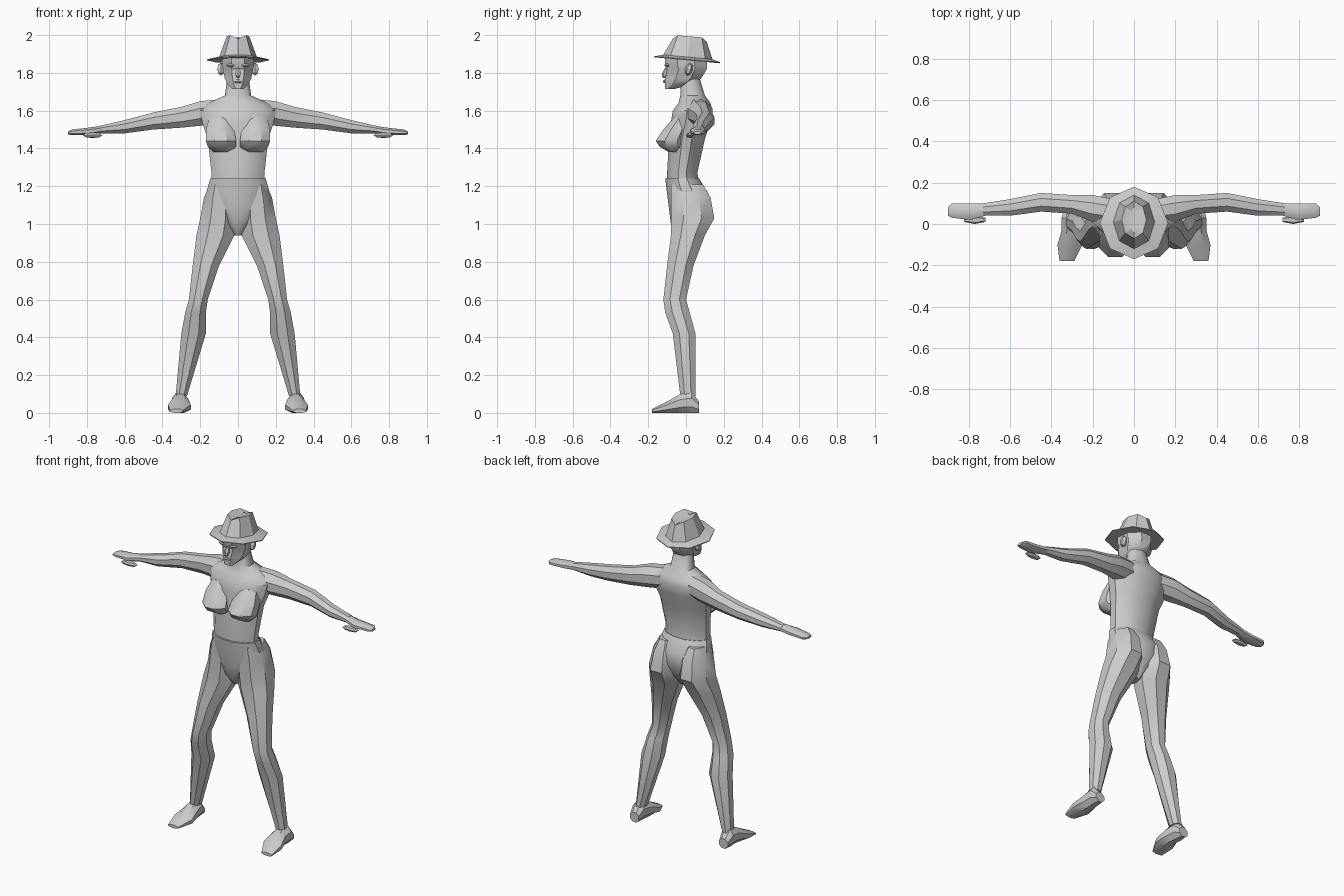
import bpy
import bmesh
import math
from mathutils import Matrix, Vector

if "Cube" in bpy.data.objects:
    bpy.data.objects.remove(bpy.data.objects["Cube"])

grey = bpy.data.materials.new("plain grey")
grey.use_nodes = True
grey.diffuse_color = (0.6, 0.6, 0.6, 1)
principled = grey.node_tree.nodes["Principled BSDF"]
principled.inputs["Base Color"].default_value = grey.diffuse_color


def finish(name, bm, mirror=False, sharp=35):
    """Turn the bmesh into a shaded object, optionally repeated on the other side."""
    bmesh.ops.recalc_face_normals(bm, faces=bm.faces)
    mesh = bpy.data.meshes.new(name)
    bm.to_mesh(mesh)
    bm.free()
    mesh.materials.append(grey)
    obj = bpy.data.objects.new(name, mesh)
    bpy.context.collection.objects.link(obj)
    if mirror:
        modifier = obj.modifiers.new("mirror", "MIRROR")
        modifier.use_mirror_merge = False
    bpy.ops.object.select_all(action="DESELECT")
    obj.select_set(True)
    bpy.context.view_layer.objects.active = obj
    bpy.ops.object.shade_smooth_by_angle(angle=math.radians(sharp))


def oval(low, high, sides, pointed):
    """Polygon filling the box from low to high, flat along one of its axes."""
    middle, half = (low + high) / 2, (high - low) / 2
    flat = min(range(3), key=lambda axis: half[axis])
    across, up = [axis for axis in range(3) if axis != flat]
    grow = 1 if pointed else 1 / math.cos(math.pi / sides)
    for i in range(sides):
        turn = math.tau * (i if pointed else i + 0.5) / sides
        point = middle.copy()
        point[across] += half[across] * grow * math.cos(turn)
        point[up] += half[up] * grow * math.sin(turn)
        yield point


def loft(name, rings, sides=8, mirror=False, pointed=False, shape=None, sharp=35):
    """Skin a row of cross-sections and close both ends."""
    bm = bmesh.new()
    loops = []
    for low, high in rings:
        points = list(oval(low, high, sides, pointed))
        if shape:
            points = [shape(point) for point in points]
        loops.append([bm.verts.new(point) for point in points])
    for lower, upper in zip(loops, loops[1:]):
        for i in range(sides):
            j = (i + 1) % sides
            bm.faces.new((lower[i], lower[j], upper[j], upper[i]))
    bm.faces.new(loops[0])
    bm.faces.new(loops[-1])
    finish(name, bm, mirror, sharp)


def lump(name, centre, size, mirror=False, lean=0):
    """Small faceted ellipsoid, leaning about the side-to-side axis."""
    bm = bmesh.new()
    place = (Matrix.Translation(centre) @ Matrix.Rotation(math.radians(lean), 4, "X")
             @ Matrix.Diagonal(Vector(size).to_4d()))
    bmesh.ops.create_uvsphere(bm, u_segments=6, v_segments=4, radius=1, matrix=place)
    finish(name, bm, mirror, sharp=20)


# Cross-sections: centred body level, one-sided level, arm slice, foot slice
def body(z, wide, front, back):
    return Vector((-wide, front, z)), Vector((wide, back, z))


def level(z, inner, outer, front, back):
    return Vector((inner, front, z)), Vector((outer, back, z))


def arm_slice(x, front, back, low, top):
    return Vector((x, front, low)), Vector((x, back, top))


def foot_slice(y, inner, outer, top):
    return Vector((inner, y, 0)), Vector((outer, y, top))


# Trunk and neck
loft("torso", [
    body(z=1.22, wide=.14, front=-.1, back=.07),
    body(z=1.27, wide=.14, front=-.1, back=.06),
    body(z=1.45, wide=.16, front=-.09, back=.1),
    body(z=1.54, wide=.19, front=-.08, back=.13),
    body(z=1.6, wide=.2, front=-.07, back=.14),
    body(z=1.64, wide=.16, front=-.04, back=.13),
    body(z=1.68, wide=.07, front=-.03, back=.1),
    body(z=1.78, wide=.055, front=-.03, back=.07),
], sides=12)
loft("pelvis", [
    body(z=.94, wide=.02, front=-.04, back=.04),
    body(z=1, wide=.07, front=-.08, back=.09),
    body(z=1.08, wide=.15, front=-.09, back=.12),
    body(z=1.16, wide=.17, front=-.1, back=.12),
    body(z=1.24, wide=.147, front=-.11, back=.07),
], sides=12)

# Chest
loft("breast", [
    level(z=1.38, inner=.04, outer=.13, front=-.09, back=-.04),
    level(z=1.41, inner=.01, outer=.16, front=-.14, back=0),
    level(z=1.44, inner=.01, outer=.17, front=-.16, back=0),
    level(z=1.5, inner=.02, outer=.17, front=-.12, back=.02),
    level(z=1.57, inner=.03, outer=.15, front=-.06, back=.04),
], mirror=True)

# Arms and hands
loft("arm", [
    arm_slice(x=.1, front=0, back=.12, low=1.53, top=1.66),
    arm_slice(x=.2, front=.01, back=.14, low=1.52, top=1.65),
    arm_slice(x=.3, front=.05, back=.14, low=1.51, top=1.62),
    arm_slice(x=.45, front=.06, back=.15, low=1.5, top=1.59),
    arm_slice(x=.6, front=.04, back=.12, low=1.48, top=1.55),
    arm_slice(x=.73, front=.04, back=.1, low=1.48, top=1.52),
], mirror=True)
loft("hand", [
    arm_slice(x=.72, front=.04, back=.1, low=1.48, top=1.52),
    arm_slice(x=.79, front=.02, back=.1, low=1.47, top=1.51),
    arm_slice(x=.88, front=.03, back=.1, low=1.47, top=1.5),
    arm_slice(x=.9, front=.04, back=.08, low=1.475, top=1.49),
], mirror=True)
lump("thumb", centre=(.77, .02, 1.47), size=(.06, .02, .015), mirror=True)

# Legs and feet
loft("leg", [
    level(z=.09, inner=.27, outer=.33, front=-.03, back=.05),
    level(z=.42, inner=.17, outer=.3, front=-.07, back=.05),
    level(z=.53, inner=.17, outer=.28, front=-.11, back=.02),
    level(z=.6, inner=.16, outer=.26, front=-.12, back=0),
    level(z=.78, inner=.1, outer=.24, front=-.1, back=.04),
    level(z=.94, inner=.02, outer=.22, front=-.08, back=.1),
    level(z=1.03, inner=.01, outer=.2, front=-.08, back=.15),
    level(z=1.14, inner=.02, outer=.18, front=-.08, back=.13),
    level(z=1.21, inner=.05, outer=.15, front=-.08, back=.09),
], mirror=True)
loft("foot", [
    foot_slice(y=.07, inner=.28, outer=.34, top=.06),
    foot_slice(y=.03, inner=.27, outer=.35, top=.11),
    foot_slice(y=-.03, inner=.26, outer=.35, top=.1),
    foot_slice(y=-.1, inner=.25, outer=.37, top=.06),
    foot_slice(y=-.18, inner=.29, outer=.36, top=.02),
], mirror=True)

# Head and face
loft("head", [
    body(z=1.715, wide=.03, front=-.11, back=-.06),
    body(z=1.74, wide=.055, front=-.11, back=.03),
    body(z=1.77, wide=.07, front=-.11, back=.08),
    body(z=1.82, wide=.08, front=-.1, back=.11),
    body(z=1.84, wide=.085, front=-.11, back=.11),
    body(z=1.89, wide=.085, front=-.11, back=.11),
])
lump("nose", centre=(0, -.11, 1.8), size=(.016, .015, .03), lean=-20)
lump("lips", centre=(0, -.11, 1.755), size=(.025, .012, .01))
lump("brow", centre=(.035, -.1, 1.84), size=(.03, .015, .01), mirror=True)
lump("ear", centre=(.09, .015, 1.82), size=(.022, .02, .035), mirror=True, lean=-15)


# Hat in one skin, tilted down to the back, with a crease along the crown
def tilt(point):
    x, y, z = point
    crease = .02 if abs(x) < .001 and z > 1.95 else 0
    return Vector((x, y, z - .09 * y - crease))


loft("hat", [
    body(z=1.87, wide=.08, front=-.11, back=.11),
    body(z=1.867, wide=.165, front=-.17, back=.18),
    body(z=1.872, wide=.165, front=-.17, back=.18),
    body(z=1.885, wide=.1, front=-.12, back=.14),
    body(z=1.995, wide=.06, front=-.07, back=.11),
    body(z=1.985, wide=.02, front=-.04, back=.08),
], pointed=True, shape=tilt, sharp=20)
